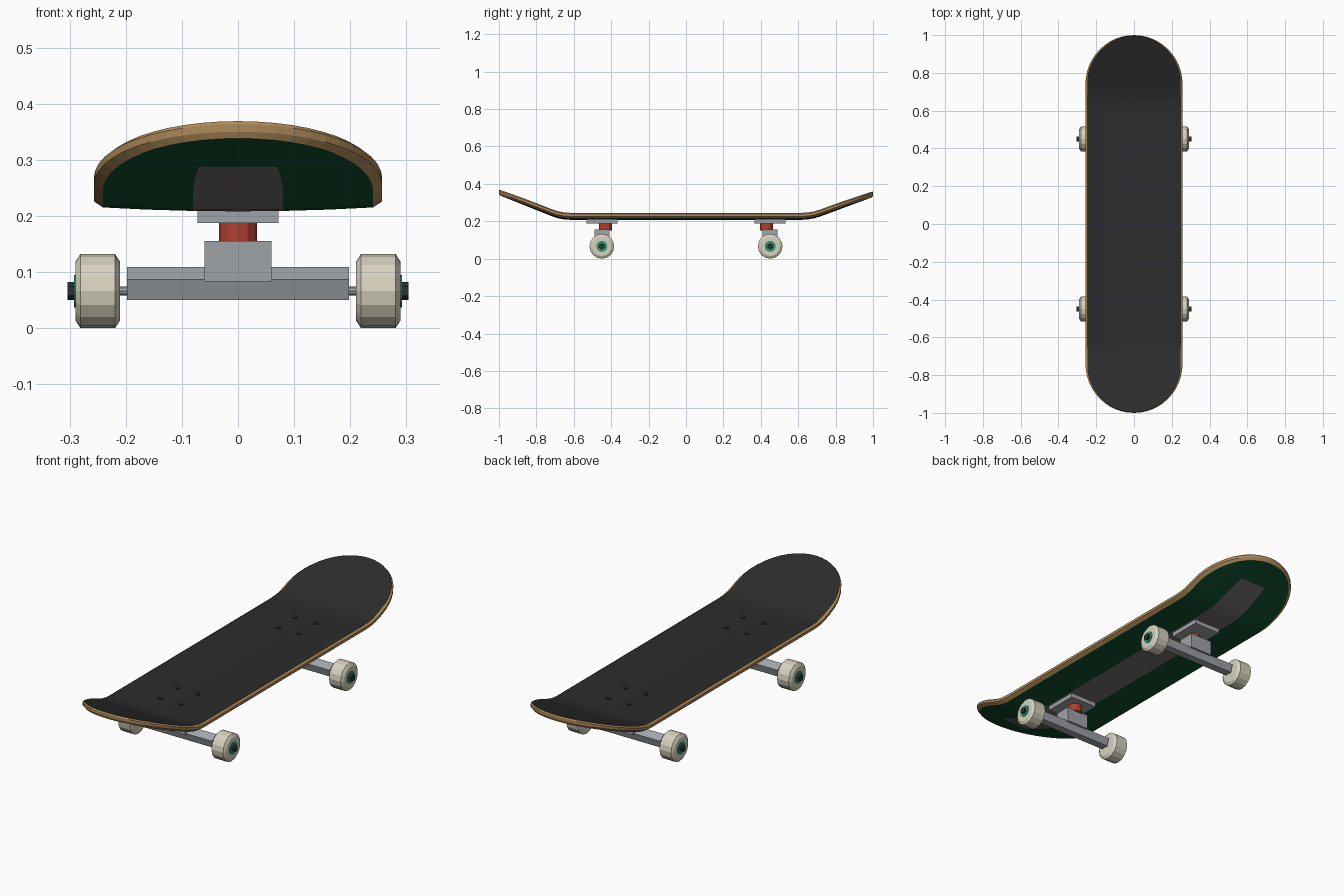
import bpy, bmesh, math
from mathutils import Matrix, Vector

if "Cube" in bpy.data.objects:
    bpy.data.objects.remove(bpy.data.objects["Cube"])


def mat(name, r, g, b):
    m = bpy.data.materials.new(name)
    m.diffuse_color = (r, g, b, 1)
    m.use_nodes = True
    m.node_tree.nodes["Principled BSDF"].inputs["Base Color"].default_value = m.diffuse_color
    return m


GRIP = mat("grip_black", 0.025, 0.025, 0.026)
WOOD = mat("wood", 0.42, 0.25, 0.10)
GREEN = mat("deck_green", 0.005, 0.08, 0.03)
STRIPE = mat("stripe_grey", 0.17, 0.16, 0.15)
METAL = mat("metal", 0.35, 0.37, 0.39)
RED = mat("bushing_red", 0.45, 0.05, 0.03)
CREAM = mat("wheel_cream", 0.68, 0.64, 0.52)
HUB = mat("hub_green", 0.02, 0.30, 0.13)
DARK = mat("bolt_dark", 0.03, 0.03, 0.035)


def finish(name, bm, *mats):
    bmesh.ops.recalc_face_normals(bm, faces=bm.faces)
    me = bpy.data.meshes.new(name)
    bm.to_mesh(me)
    bm.free()
    for m in mats:
        me.materials.append(m)
    ob = bpy.data.objects.new(name, me)
    bpy.context.collection.objects.link(ob)
    return ob


def box(name, center, size, m):
    bm = bmesh.new()
    bmesh.ops.create_cube(bm, size=1, matrix=Matrix.Translation(center) @ Matrix.Diagonal((*size, 1)))
    return finish(name, bm, m)


def lathe(name, center, profile, sides, m, axis="X", phase=0.0):
    """Revolve (radius, offset) points round an axis; both ends are capped."""
    bm = bmesh.new()
    rings = []
    for r, h in profile:
        ring = []
        for k in range(sides):
            a = phase + 2 * math.pi * k / sides
            c, s = r * math.cos(a), r * math.sin(a)
            p = Vector((h, c, s)) if axis == "X" else Vector((c, s, h))
            ring.append(bm.verts.new(p + Vector(center)))
        rings.append(ring)
    for a, b in zip(rings, rings[1:]):
        for k in range(sides):
            n = (k + 1) % sides
            bm.faces.new((a[k], a[n], b[n], b[k]))
    bm.faces.new(rings[0])
    bm.faces.new(rings[-1])
    return finish(name, bm, m)


# Deck: six columns wide, rounded ends, kicked-up nose and tail
HALF_W, STRAIGHT, END, COLS = 0.257, 0.74, 0.26, 6
half = [(y, 0.0) for y in (0.155, 0.31, 0.465, 0.62, 0.653, 0.687, 0.72)]
half += [(STRAIGHT, math.radians(7.5 * k)) for k in range(13)]
stations = [(-1, *h) for h in reversed(half)] + [(1, 0.0, 0.0)] + [(1, *h) for h in half]


def deck_point(station, col, inset, lift):
    side, y, t = station
    if y == STRAIGHT:
        y += (END - inset * 0.3) * math.sin(t)
    x = (HALF_W - inset) * math.cos(t) * (2 * col / COLS - 1)
    d = max(0.0, y - 0.62)
    kick = d * d / 0.2 if d < 0.1 else d - 0.05
    z = 0.208 + lift + kick * (0.40 if side < 0 else 0.37) + 0.008 * (x / HALF_W) ** 2
    return (x, side * y, z)


bm = bmesh.new()
layers = [[[bm.verts.new(deck_point(s, c, inset, lift)) for c in range(COLS + 1)] for s in stations]
          for inset, lift in ((0.016, 0.0), (0.0, 0.010), (0.0, 0.023), (0.010, 0.030))]
for i in range(len(stations) - 1):
    for layer in (0, 3):
        a, b = layers[layer][i], layers[layer][i + 1]
        for c in range(COLS):
            f = bm.faces.new((a[c], a[c + 1], b[c + 1], b[c]))
            in_stripe = c in (2, 3) and abs(f.calc_center_median().y) < 0.87
            f.material_index = 0 if layer == 3 else (3 if in_stripe else 2)
    for lo, hi in zip(layers, layers[1:]):
        for c in (0, COLS):
            f = bm.faces.new((lo[i][c], lo[i + 1][c], hi[i + 1][c], hi[i][c]))
            f.material_index = 1
used = [v for v in bm.verts if not v.link_faces]
bmesh.ops.delete(bm, geom=used, context="VERTS")
bmesh.ops.remove_doubles(bm, verts=bm.verts, dist=1e-5)
finish("deck", bm, GRIP, WOOD, GREEN, STRIPE)

# Trucks, wheels and bolts at both ends
for end, s in (("front", -1), ("back", 1)):
    y = 0.45 * s
    box(end + "_baseplate", (0, y, 0.1985), (0.145, 0.165, 0.023), METAL)
    lathe(end + "_bushing", (0, y - 0.02 * s, 0), [(0.034, 0.15), (0.034, 0.19)], 12, RED, "Z")
    box(end + "_hanger_block", (0, y, 0.119), (0.12, 0.08, 0.072), METAL)
    lathe(end + "_hanger", (0, y, 0.0764), [(0.0326, -0.198), (0.0326, 0.198)], 5, METAL,
          phase=math.pi / 2)
    lathe(end + "_axle", (0, y, 0.066), [(0.008, -0.3), (0.008, 0.3)], 8, METAL)
    for side, d in (("left", -1), ("right", 1)):
        tag = end + "_" + side
        at = (0, y, 0.066)
        lathe(tag + "_wheel", at, [(0.052, 0.21 * d), (0.066, 0.219 * d), (0.066, 0.281 * d),
                                   (0.052, 0.29 * d)], 16, CREAM)
        lathe(tag + "_wheel_hub", at, [(0.029, 0.27 * d), (0.029, 0.292 * d)], 16, HUB)
        lathe(tag + "_axle_nut", at, [(0.016, 0.285 * d), (0.016, 0.304 * d)], 6, DARK,
              phase=math.pi / 2)
        for row in (-1, 1):
            lathe("%s_bolt_%s" % (tag, "inner" if row == -s else "outer"),
                  (0.054 * d, y + 0.065 * row, 0), [(0.011, 0.23), (0.011, 0.244)], 8, DARK, "Z")
